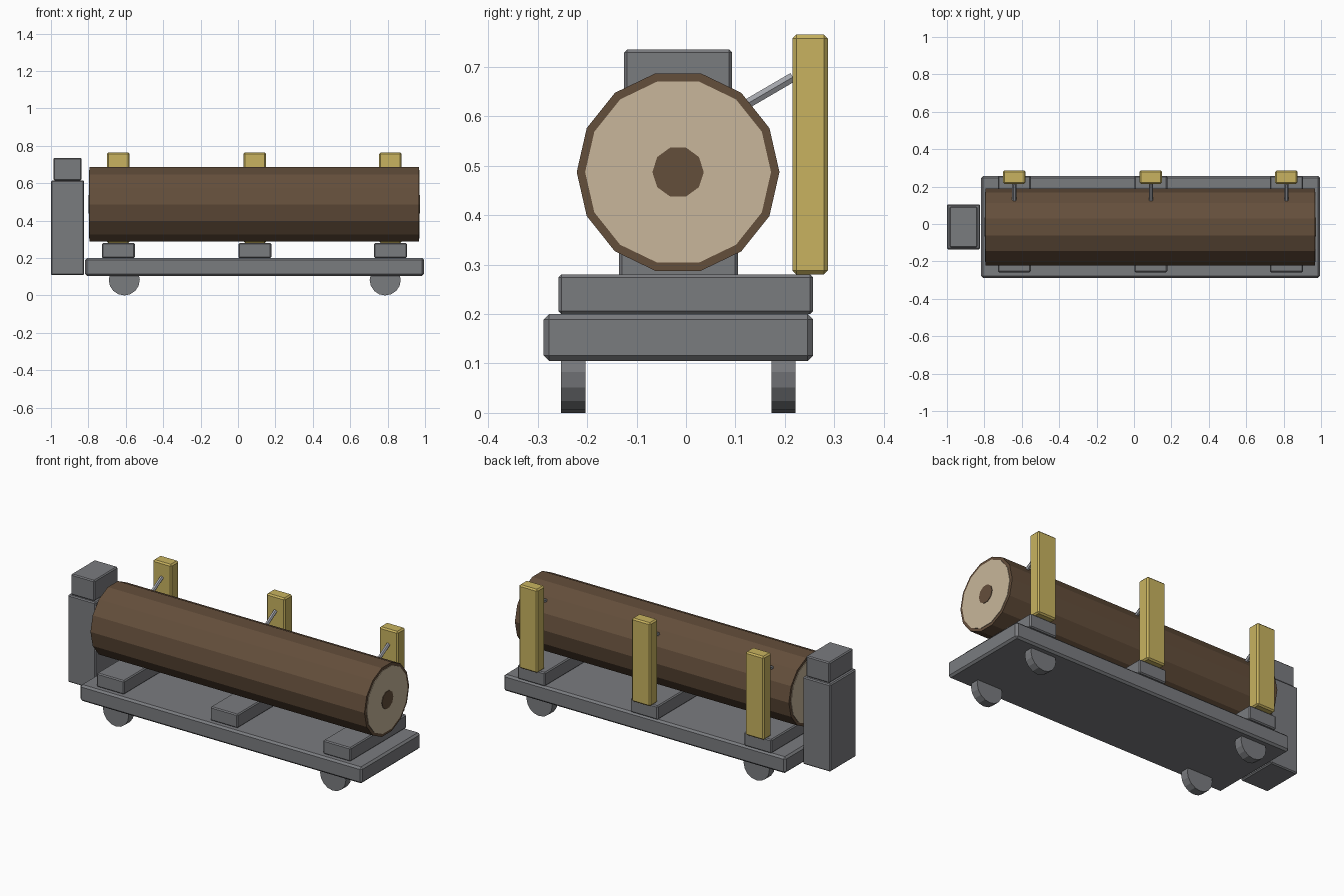
import bpy, bmesh, math
from mathutils import Vector

if "Cube" in bpy.data.objects:
    bpy.data.objects.remove(bpy.data.objects["Cube"])


def material(name, rgb):
    m = bpy.data.materials.new(name)
    m.diffuse_color = (*rgb, 1)
    m.use_nodes = True
    m.node_tree.nodes["Principled BSDF"].inputs["Base Color"].default_value = m.diffuse_color
    return m


GREY = material("iron grey", (0.195, 0.2, 0.213))
STEEL = material("light steel", (0.36, 0.37, 0.40))
BARK = material("bark brown", (0.127, 0.077, 0.044))
WOOD = material("cut wood", (0.58, 0.47, 0.325))
YELLOW = material("stake yellow", (0.58, 0.45, 0.115))


def finish(name, bm, mat):
    bmesh.ops.recalc_face_normals(bm, faces=bm.faces)
    me = bpy.data.meshes.new(name)
    bm.to_mesh(me)
    bm.free()
    me.materials.append(mat)
    ob = bpy.data.objects.new(name, me)
    bpy.context.collection.objects.link(ob)
    return ob


def box(name, mat, x, y, z, chamfer):
    """Chamfered box from (min, max) ranges."""
    bm = bmesh.new()
    bmesh.ops.create_cube(bm, size=1)
    for v in bm.verts:
        v.co = [(a + b) / 2 + c * (b - a) for (a, b), c in zip((x, y, z), v.co)]
    ob = finish(name, bm, mat)
    mod = ob.modifiers.new("chamfer", 'BEVEL')
    mod.width = chamfer
    mod.segments = 1
    return ob


def prism(name, mat, start, end, radius, sides, side_axis):
    """Flat-sided rod between two points, with one corner along side_axis."""
    start, end, u = Vector(start), Vector(end), Vector(side_axis)
    w = (end - start).normalized().cross(u)
    bm = bmesh.new()
    rings = []
    for p in (start, end):
        rings.append([bm.verts.new(p + radius * (u * math.cos(a) + w * math.sin(a)))
                      for a in (math.tau * i / sides for i in range(sides))])
    for i in range(sides):
        j = (i + 1) % sides
        bm.faces.new((rings[0][i], rings[0][j], rings[1][j], rings[1][i]))
    bm.faces.new(rings[0])
    bm.faces.new(rings[1])
    return finish(name, bm, mat)


# Wagon deck and end post with its cap
box("deck", GREY, (-0.817, 0.995), (-0.288, 0.257), (0.105, 0.2), 0.011)
box("end_post", GREY, (-1.0, -0.823), (-0.135, 0.105), (0.108, 0.615), 0.006)
box("post_cap", GREY, (-0.987, -0.836), (-0.125, 0.093), (0.615, 0.735), 0.006)

# Bunks, upright stakes and tie rods
for i, x in enumerate((-0.64, 0.09, 0.815)):
    box(f"bunk_{i}", GREY, (x - 0.088, x + 0.088), (-0.258, 0.257), (0.2, 0.28), 0.006)
    box(f"stake_{i}", YELLOW, (x - 0.06, x + 0.06), (0.215, 0.287), (0.28, 0.765), 0.008)
    prism(f"tie_rod_{i}", STEEL, (x, 0.115, 0.62), (x, 0.216, 0.679), 0.011, 6, (1, 0, 0))

# Log with sawn ends and dark heartwood
LY, LZ = -0.016, 0.487
prism("log", BARK, (-0.793, LY, LZ), (0.967, LY, LZ), 0.205, 14, (0, 1, 0))
for side, x, d in (("left", -0.793, -1), ("right", 0.967, 1)):
    prism(f"sawn_end_{side}", WOOD, (x, LY, LZ), (x + 0.003 * d, LY, LZ), 0.188, 14, (0, 1, 0))
    prism(f"heartwood_{side}", BARK, (x, LY, LZ), (x + 0.006 * d, LY, LZ), 0.052, 10, (0, 1, 0))

# Wheels
for x in (-0.608, 0.787):
    for y in (-0.228, 0.197):
        prism("wheel", GREY, (x, y - 0.0245, 0.083), (x, y + 0.0245, 0.083), 0.083, 16, (0, 0, 1))
